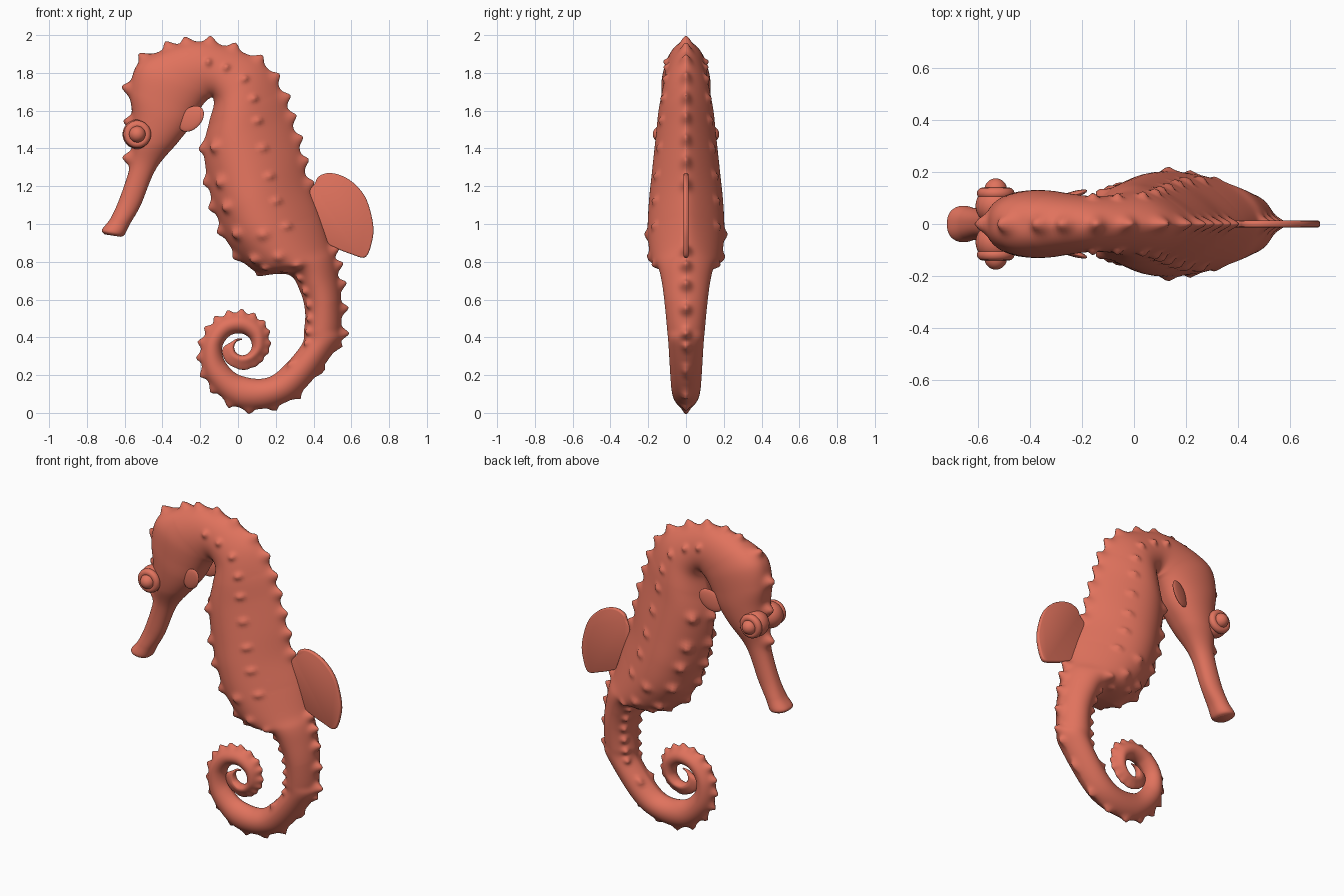
import bpy, bmesh, math
from mathutils import Vector, Matrix
from mathutils.kdtree import KDTree

if "Cube" in bpy.data.objects:
    bpy.data.objects.remove(bpy.data.objects["Cube"], do_unlink=True)

coral = bpy.data.materials.new("coral")
coral.use_nodes = True
coral.diffuse_color = (0.75, 0.17, 0.11, 1)
coral.node_tree.nodes["Principled BSDF"].inputs["Base Color"].default_value = coral.diffuse_color


def add_object(name, bm):
    """Turn a bmesh into a smooth coral object."""
    bmesh.ops.recalc_face_normals(bm, faces=bm.faces)
    mesh = bpy.data.meshes.new(name)
    bm.to_mesh(mesh)
    bm.free()
    mesh.materials.append(coral)
    mesh.shade_smooth()
    obj = bpy.data.objects.new(name, mesh)
    bpy.context.collection.objects.link(obj)
    return obj


def spline(points, v):
    """Smooth curve through tuples, v counted in points."""
    last = len(points) - 1
    i = max(0, min(int(v), last - 1))
    f = v - i
    a, b, c, d = (points[max(0, min(last, j))] for j in (i - 1, i, i + 1, i + 2))
    return [q + f / 2 * (r - p + f * (2 * p - 5 * q + 4 * r - s + f * (3 * (q - r) + s - p)))
            for p, q, r, s in zip(a, b, c, d)]


def ramp(v, start, length):
    return max(0, min(1, (v - start) / length))


# Snout, head, neck, trunk: outer x, z, inner x, z, half width
stations = [
    (-.705, .945, -.62, .932, .05), (-.72, .97, -.60, .945, .07),
    (-.675, 1.03, -.572, 1.0, .062), (-.625, 1.14, -.515, 1.10, .055),
    (-.57, 1.31, -.435, 1.29, .065), (-.56, 1.43, -.32, 1.43, .105),
    (-.56, 1.58, -.25, 1.52, .125), (-.57, 1.70, -.20, 1.61, .13),
    (-.535, 1.84, -.17, 1.65, .13), (-.41, 1.915, -.15, 1.665, .12),
    (-.22, 1.965, -.14, 1.67, .108), (-.05, 1.935, -.13, 1.66, .108),
    (.13, 1.85, -.13, 1.62, .12), (.23, 1.70, -.155, 1.53, .14),
    (.28, 1.55, -.18, 1.39, .155), (.33, 1.38, -.15, 1.18, .175),
    (.37, 1.21, -.11, 1.04, .19), (.43, 1.05, -.04, .88, .195),
    (.48, .90, .10, .745, .18), (.51, .82, .27, .73, .145),
    (.53, .72, .33, .64, .125), (.545, .60, .355, .54, .112),
    (.545, .45, .35, .44, .10),
]
# Curled tail: outer radius, inner radius, half width for each eighth turn
curl = [(.505, .31, .092), (.385, .22, .078), (.325, .155, .065), (.255, .12, .062),
        (.212, .103, .06), (.19, .085, .057), (.173, .07, .053), (.155, .06, .049),
        (.125, .053, .044), (.10, .048, .038), (.087, .045, .032), (.075, .043, .026),
        (.062, .04, .02), (.053, .038, .013), (.045, .037, .004)]
for step, (outer, inner, width) in enumerate(curl):
    c, s = math.cos(step * math.pi / 4), -math.sin(step * math.pi / 4)
    stations.append((.02 + outer * c, .35 + outer * s, .02 + inner * c, .35 + inner * s, width))


def surface(v, t):
    """Point and outward direction on the body at station v, angle t."""
    ox, oz, ix, iz, width = spline(stations, v)
    trunk, tail = ramp(v, 9, 4), ramp(v, 17, 4)
    half = Vector((ox - ix, 0, oz - iz)) / 2
    c, s = math.cos(t), math.sin(t)
    power = .8 + .65 * trunk - .25 * tail
    y = width * math.copysign(abs(s) ** power, s) * (1 - .35 * trunk * (1 - tail) * c)
    point = Vector(((ox + ix) / 2, y, (oz + iz) / 2)) + half * c
    return point, (half.normalized() * c + Vector((0, s, 0))).normalized()


# Body loft
SIDES, RINGS = 80, 14
count = (len(stations) - 1) * RINGS + 1
samples = [surface(r / RINGS, 2 * math.pi * k / SIDES) for r in range(count) for k in range(SIDES)]
tree = KDTree(len(samples))
for i, (point, _) in enumerate(samples):
    tree.insert(point, i)
tree.balance()
coords = [point.copy() for point, _ in samples]

# Spine rows: angle, first station, last station, number, height, radius
rows = [
    (0, 4.3, 7.1, 3, .048, .032), (0, 8.45, 9.3, 2, .042, .03),
    (0, 9.75, 16, 10, .036, .028), (0, 18.5, 22.3, 5, .04, .026),
    (0, 23, 35, 27, .028, .022), (74, 10.3, 17, 9, .022, .018),
    (138, 14, 17.6, 5, .032, .028), (138, 18, 23.5, 9, .022, .02),
    (180, 13.9, 18.2, 6, .03, .03), (105, 17, 18.6, 3, .02, .025),
]
for angle, first, last, number, height, radius in rows:
    for side in ((1,) if angle in (0, 180) else (1, -1)):
        for n in range(number):
            v = first + (last - first) * n / (number - 1)
            spot, out = surface(v, side * math.radians(angle))
            for _, i, dist in tree.find_range(spot, radius * 2.5):
                if samples[i][1].dot(out) > 0:
                    coords[i] += out * height * math.exp(-(dist / radius) ** 2)

bm = bmesh.new()
verts = [bm.verts.new(co) for co in coords]
for r in range(count - 1):
    for k in range(SIDES):
        a, b = r * SIDES + k, r * SIDES + (k + 1) % SIDES
        bm.faces.new((verts[a], verts[b], verts[b + SIDES], verts[a + SIDES]))
bm.faces.new(verts[:SIDES])
bm.faces.new(verts[-SIDES:])
add_object("body", bm)

# Back fin
outline = [(.33, 1.15), (.40, 1.205), (.425, 1.25), (.48, 1.27), (.55, 1.255), (.62, 1.21),
           (.68, 1.13), (.715, 1.0), (.71, .91), (.675, .825), (.6, .84), (.5, .88), (.40, .93)]
bm = bmesh.new()
edge = [spline(outline, n / 5) for n in range(5 * (len(outline) - 1) + 1)]
bm.faces.new([bm.verts.new((x, 0, z)) for x, z in edge])
fin = add_object("back_fin", bm)
thick = fin.modifiers.new("thickness", "SOLIDIFY")
thick.thickness, thick.offset = .026, 0
bevel = fin.modifiers.new("round_edge", "BEVEL")
bevel.width, bevel.segments = .008, 2


def ellipsoid(name, centre, size, turn=Matrix()):
    bm = bmesh.new()
    bmesh.ops.create_uvsphere(bm, u_segments=32, v_segments=20, radius=1)
    shape = Matrix.Translation(centre) @ turn @ Matrix.Diagonal((*size, 1))
    bmesh.ops.transform(bm, matrix=shape, verts=bm.verts)
    return add_object(name, bm)


# Eyes and cheek fins on both sides
for label, side in (("left", 1), ("right", -1)):
    ex, ez = -.533, 1.475
    ellipsoid(label + "_eye_socket", (ex, side * .07, ez), (.078, .075, .078))
    ellipsoid(label + "_eye", (ex, side * .13, ez), (.044, .046, .044))
    bpy.ops.mesh.primitive_torus_add(location=(ex, side * .118, ez), rotation=(math.pi / 2, 0, 0),
                                     major_radius=.05, minor_radius=.023,
                                     major_segments=36, minor_segments=12)
    lid = bpy.context.object
    lid.name = label + "_eye_rim"
    lid.data.materials.append(coral)
    lid.data.shade_smooth()
    lean = Matrix.Rotation(side * .3, 4, "Z") @ Matrix.Rotation(-.75, 4, "Y")
    ellipsoid(label + "_cheek_fin", (-.248, side * .108, 1.557), (.082, .014, .055), lean)
